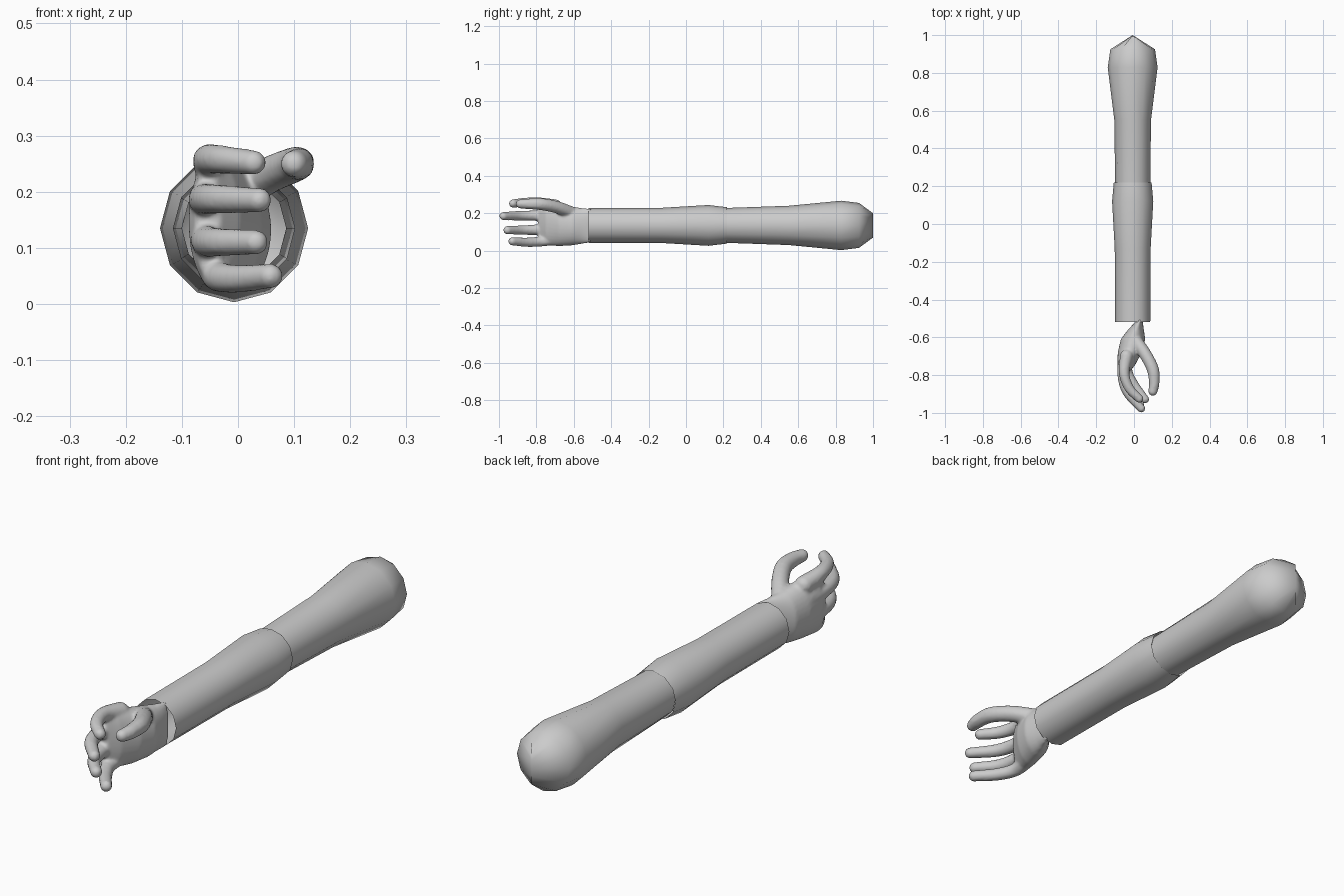
import bpy, bmesh, math
from mathutils import Vector, Matrix

if "Cube" in bpy.data.objects:
    bpy.data.objects.remove(bpy.data.objects["Cube"])

CX, CZ = -0.007, 0.135


def add_loft(bm, rings, sides, cap=False):
    """Skin elliptical rings (y, cx, cz, rx, rz) running along y."""
    loops = []
    for y, cx, cz, rx, rz in rings:
        loops.append([bm.verts.new((cx + rx * math.cos(a), y, cz + rz * math.sin(a)))
                      for a in (2 * math.pi * i / sides for i in range(sides))])
    for a, b in zip(loops, loops[1:]):
        for i in range(sides):
            j = (i + 1) % sides
            bm.faces.new((a[i], a[j], b[j], b[i]))
    if cap:
        bm.faces.new(loops[0])
        bm.faces.new(loops[-1])


def finish(bm, name):
    bmesh.ops.remove_doubles(bm, verts=bm.verts[:], dist=0.0005)
    bmesh.ops.recalc_face_normals(bm, faces=bm.faces[:])
    for f in bm.faces:
        f.smooth = True
    me = bpy.data.meshes.new(name)
    bm.to_mesh(me)
    bm.free()
    ob = bpy.data.objects.new(name, me)
    bpy.context.collection.objects.link(ob)
    return ob


def sleeve(name, profile):
    bm = bmesh.new()
    add_loft(bm, [(y, CX, CZ, rx, rz) for y, rx, rz in profile], 12)
    return finish(bm, name)


def add_digit(bm, pts, steps=9):
    """String of overlapping balls along a smooth path of (x, y, z, radius)."""
    p = [Vector(q) for q in pts]
    p = [2 * p[0] - p[1]] + p + [2 * p[-1] - p[-2]]
    for k in range(1, len(p) - 2):
        a, b, c, d = p[k - 1:k + 3]
        for s in range(steps + (k == len(p) - 3)):
            t = s / steps
            q = 0.5 * (2 * b + (c - a) * t + (2 * a - 5 * b + 4 * c - d) * t * t
                       + (3 * b - a - 3 * c + d) * t ** 3)
            bmesh.ops.create_icosphere(bm, subdivisions=2, radius=q[3],
                                       matrix=Matrix.Translation(q[:3]))


# Upper arm: open at the elbow, closing to a short upright ridge at the shoulder
sleeve("upper_arm", [(0.21, 0.093, 0.093), (0.55, 0.097, 0.105), (0.83, 0.132, 0.132),
                     (0.925, 0.118, 0.12), (1.0, 0.0, 0.065)])

# Forearm: open tube with a swell near the elbow
sleeve("forearm", [(-0.52, 0.093, 0.093), (-0.13, 0.095, 0.094),
                   (0.12, 0.109, 0.109), (0.22, 0.1, 0.097)])

# Hand: palm and digits fused into one smooth skin
bm = bmesh.new()
add_loft(bm, [(-0.505, 0.032, 0.135, 0.013, 0.09), (-0.56, 0.01, 0.132, 0.042, 0.096),
              (-0.61, -0.005, 0.132, 0.065, 0.104), (-0.68, -0.022, 0.138, 0.064, 0.114),
              (-0.75, -0.042, 0.146, 0.046, 0.117), (-0.79, -0.054, 0.15, 0.022, 0.105)],
         32, cap=True)
digits = [
    # index, middle, ring, little finger, thumb
    [(-.04, -.70, .240, .036), (-.052, -.79, .257, .029), (-.025, -.87, .257, .026), (.028, -.925, .252, .023)],
    [(-.05, -.70, .185, .034), (-.060, -.80, .187, .029), (-.035, -.89, .187, .027), (.038, -.976, .185, .023)],
    [(-.05, -.70, .120, .033), (-.055, -.80, .112, .029), (-.030, -.88, .110, .026), (.032, -.955, .110, .023)],
    [(-.035, -.70, .062, .033), (-.035, -.78, .049, .028), (0, -.85, .045, .026), (.058, -.928, .050, .023)],
    [(.01, -.62, .205, .036), (.06, -.69, .232, .034), (.1, -.77, .248, .033), (.107, -.84, .25, .029), (.1, -.886, .25, .025)],
]
for d in digits:
    add_digit(bm, d)
me = bpy.data.meshes.new("hand")
bm.normal_update()
bmesh.ops.recalc_face_normals(bm, faces=bm.faces[:])
bm.to_mesh(me)
bm.free()
hand = bpy.data.objects.new("hand", me)
bpy.context.collection.objects.link(hand)
rem = hand.modifiers.new("fuse", 'REMESH')
rem.mode = 'VOXEL'
rem.voxel_size = 0.006
rem.use_smooth_shade = True
sm = hand.modifiers.new("soften", 'SMOOTH')
sm.factor = 0.5
sm.iterations = 6
